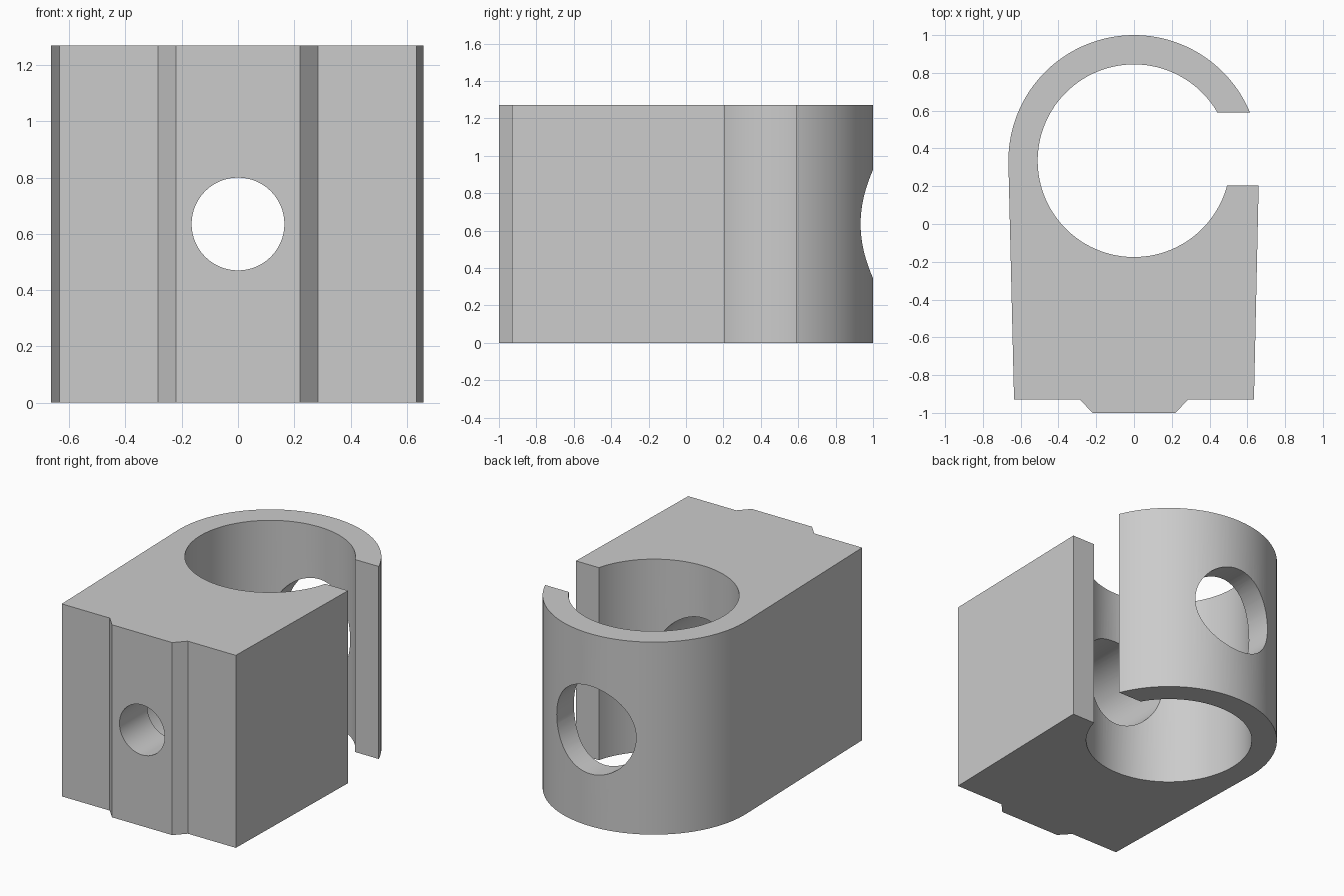
import bpy, bmesh
from math import asin, cos, sin, pi, radians
from mathutils import Matrix

cube = bpy.data.objects.get("Cube")
if cube:
    bpy.data.objects.remove(cube, do_unlink=True)

HEIGHT = 1.27
MID = HEIGHT / 2
BORE_Y, BORE_R, OUTER_R = 0.335, 0.51, 0.665
SLOT_FRONT, SLOT_BACK = 0.205, 0.59

grey = bpy.data.materials.new("plain grey")
grey.use_nodes = True
colour = (0.6, 0.6, 0.6, 1)
grey.diffuse_color = colour
grey.node_tree.nodes["Principled BSDF"].inputs["Base Color"].default_value = colour


def add_object(name, bm):
    bmesh.ops.recalc_face_normals(bm, faces=bm.faces)
    mesh = bpy.data.meshes.new(name)
    bm.to_mesh(mesh)
    bm.free()
    mesh.materials.append(grey)
    obj = bpy.data.objects.new(name, mesh)
    bpy.context.collection.objects.link(obj)
    return obj


def arc(radius, start, end, steps):
    angles = [start + (end - start) * i / steps for i in range(steps + 1)]
    return [(radius * cos(a), BORE_Y + radius * sin(a)) for a in angles]


def drill(name, radius, start, end, axis):
    """Cylinder running along x or y between two positions."""
    bm = bmesh.new()
    bmesh.ops.create_cone(bm, cap_ends=True, segments=64, radius1=radius,
                          radius2=radius, depth=end - start)
    centre = (start + end) / 2
    if axis == "Y":
        place = Matrix.Translation((0, centre, MID)) @ Matrix.Rotation(pi / 2, 4, "X")
    else:
        place = Matrix.Translation((centre, -0.11, MID)) @ Matrix.Rotation(pi / 2, 4, "Y")
    bm.transform(place)
    cutter = add_object(name, bm)
    cutter.hide_render = True
    return cutter


# Clamp body: tapered block with a front rib, curling into an open ring
rib = [(-0.635, -0.93), (-0.285, -0.93), (-0.22, -1)]
front = rib + [(-x, y) for x, y in reversed(rib)]
lip = [(0.66, SLOT_FRONT)]
bore = arc(BORE_R, asin((SLOT_FRONT - BORE_Y) / BORE_R),
           asin((SLOT_BACK - BORE_Y) / BORE_R) - 2 * pi, 96)
ring = arc(OUTER_R, asin((SLOT_BACK - BORE_Y) / OUTER_R), radians(181.3), 64)

bm = bmesh.new()
base = bm.faces.new([bm.verts.new((x, y, 0)) for x, y in front + lip + bore + ring])
walls = bmesh.ops.extrude_face_region(bm, geom=[base])
bmesh.ops.translate(bm, vec=(0, 0, HEIGHT),
                    verts=[v for v in walls["geom"] if isinstance(v, bmesh.types.BMVert)])
body = add_object("clamp_body", bm)

# Holes: wide counterbore from the back, narrow front bolt hole, cross pin hole
cutters = [
    drill("counterbore_cutter", 0.29, -0.71, 1.2, "Y"),
    drill("front_hole_cutter", 0.165, -1.1, -0.6, "Y"),
    drill("pin_hole_cutter", 0.098, -0.9, 0.9, "X"),
]
bpy.ops.object.select_all(action="DESELECT")
bpy.context.view_layer.objects.active = body
body.select_set(True)
for cutter in cutters:
    mod = body.modifiers.new(cutter.name, "BOOLEAN")
    mod.operation = "DIFFERENCE"
    mod.solver = "EXACT"
    mod.object = cutter
    bpy.ops.object.modifier_apply(modifier=mod.name)
    bpy.data.objects.remove(cutter, do_unlink=True)

bpy.ops.object.shade_smooth_by_angle(angle=radians(25))
